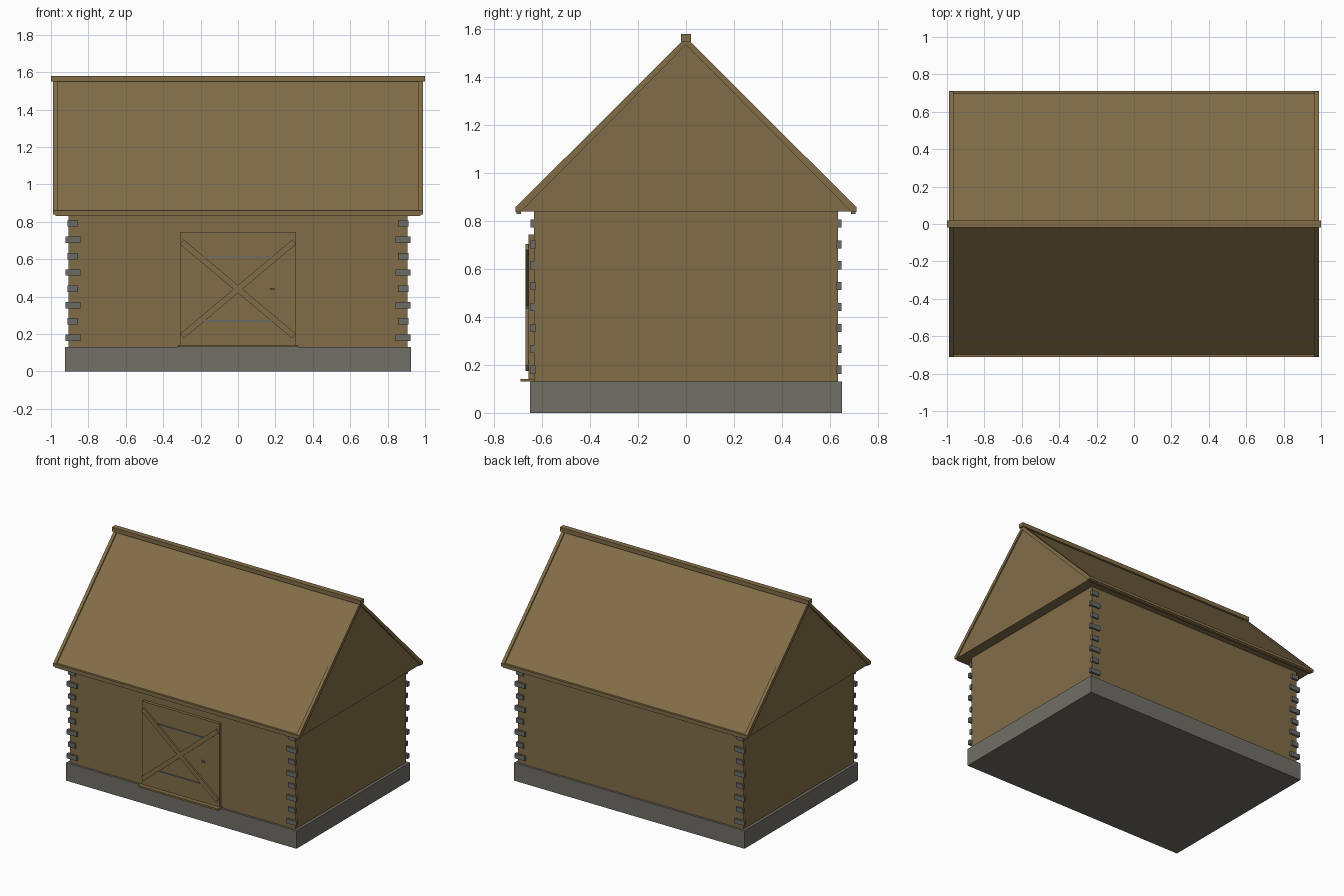
import bpy, bmesh, math
from mathutils import Matrix

if "Cube" in bpy.data.objects:
    bpy.data.objects.remove(bpy.data.objects["Cube"])


def material(name, rgb):
    m = bpy.data.materials.new(name)
    m.diffuse_color = (*rgb, 1)
    m.use_nodes = True
    m.node_tree.nodes["Principled BSDF"].inputs["Base Color"].default_value = m.diffuse_color
    return m


WOOD = material("brown wood", (0.222, 0.154, 0.064))
STONE = material("grey stone", (0.162, 0.157, 0.132))
BLOCK = material("corner stone grey", (0.145, 0.145, 0.135))


def finish(name, bm, mat):
    bmesh.ops.recalc_face_normals(bm, faces=bm.faces)
    me = bpy.data.meshes.new(name)
    bm.to_mesh(me)
    bm.free()
    me.materials.append(mat)
    ob = bpy.data.objects.new(name, me)
    bpy.context.collection.objects.link(ob)
    return ob


def add_box(bm, x, y, z, turn=0.0):
    """Box from (min, max) ranges, optionally turned about the y axis."""
    mid = [(a + b) / 2 for a, b in (x, y, z)]
    size = [b - a for a, b in (x, y, z)]
    bmesh.ops.create_cube(bm, size=1, matrix=Matrix.Translation(mid)
                          @ Matrix.Rotation(turn, 4, 'Y') @ Matrix.Diagonal((*size, 1)))


def box(name, x, y, z, mat, turn=0.0):
    bm = bmesh.new()
    add_box(bm, x, y, z, turn)
    return finish(name, bm, mat)


def extrude_x(name, profile, x0, x1, mat):
    """Extrude a (y, z) profile along x."""
    bm = bmesh.new()
    face = bm.faces.new([bm.verts.new((x0, y, z)) for y, z in profile])
    out = bmesh.ops.extrude_face_region(bm, geom=[face])
    verts = [v for v in out["geom"] if isinstance(v, bmesh.types.BMVert)]
    bmesh.ops.translate(bm, verts=verts, vec=(x1 - x0, 0, 0))
    return finish(name, bm, mat)


# Foundation and walls
box("foundation", (-0.925, 0.925), (-0.65, 0.65), (0, 0.13), STONE)
box("walls", (-0.905, 0.905), (-0.635, 0.635), (0.13, 0.84), WOOD)

# Solid gabled roof
extrude_x("roof", [(-0.705, 0.84), (0.705, 0.84), (0.705, 0.852),
                   (0, 1.555), (-0.705, 0.852)], -0.98, 0.98, WOOD)
box("ridge_cap", (-1, 1), (-0.02, 0.02), (1.55, 1.58), WOOD)

# Raised rake boards along the gable edges, eave boards along the bottom
for s in (-1, 1):
    x0, x1 = sorted((s * 0.965, s * 0.988))
    extrude_x("rake_board", [(-0.712, 0.838), (-0.69, 0.838), (0, 1.535), (0.69, 0.838),
                             (0.712, 0.838), (0.712, 0.857), (0, 1.566),
                             (-0.712, 0.857)], x0, x1, WOOD)
    y0, y1 = sorted((s * 0.695, s * 0.712))
    box("eave_board", (-0.988, 0.988), (y0, y1), (0.84, 0.86), WOOD)
    y0, y1 = sorted((s * 0.688, s * 0.708))
    box("eave_batten", (-0.975, 0.975), (y0, y1), (0.83, 0.842), WOOD)

# Alternating corner stones on all four corners
bm = bmesh.new()
for i in range(8):
    inner, outer = (0.842, 0.923) if i % 2 == 0 else (0.855, 0.911)
    z = 0.18 + i * 0.0872
    for sx in (-1, 1):
        for sy in (-1, 1):
            add_box(bm, sorted((sx * inner, sx * outer)),
                    sorted((sy * 0.627, sy * 0.648)), (z - 0.017, z + 0.017))
finish("corner_stones", bm, BLOCK)

# Door with sill, crossed braces, rails and handle
box("door", (-0.31, 0.31), (-0.657, -0.63), (0.14, 0.745), WOOD)
box("door_sill", (-0.322, 0.322), (-0.69, -0.63), (0.13, 0.142), WOOD)
half = math.hypot(0.30, 0.252)
angle = math.atan2(0.252, 0.30)
for s in (-1, 1):
    box("door_brace", (-half, half), (-0.67 + 0.0005 * s, -0.655),
        (0.424, 0.456), WOOD, s * angle)
for z in (0.27, 0.61):
    box("door_rail", (-0.19, 0.19), (-0.663, -0.655), (z - 0.005, z + 0.005), BLOCK)
box("door_handle", (0.172, 0.196), (-0.667, -0.655), (0.434, 0.446), BLOCK)
